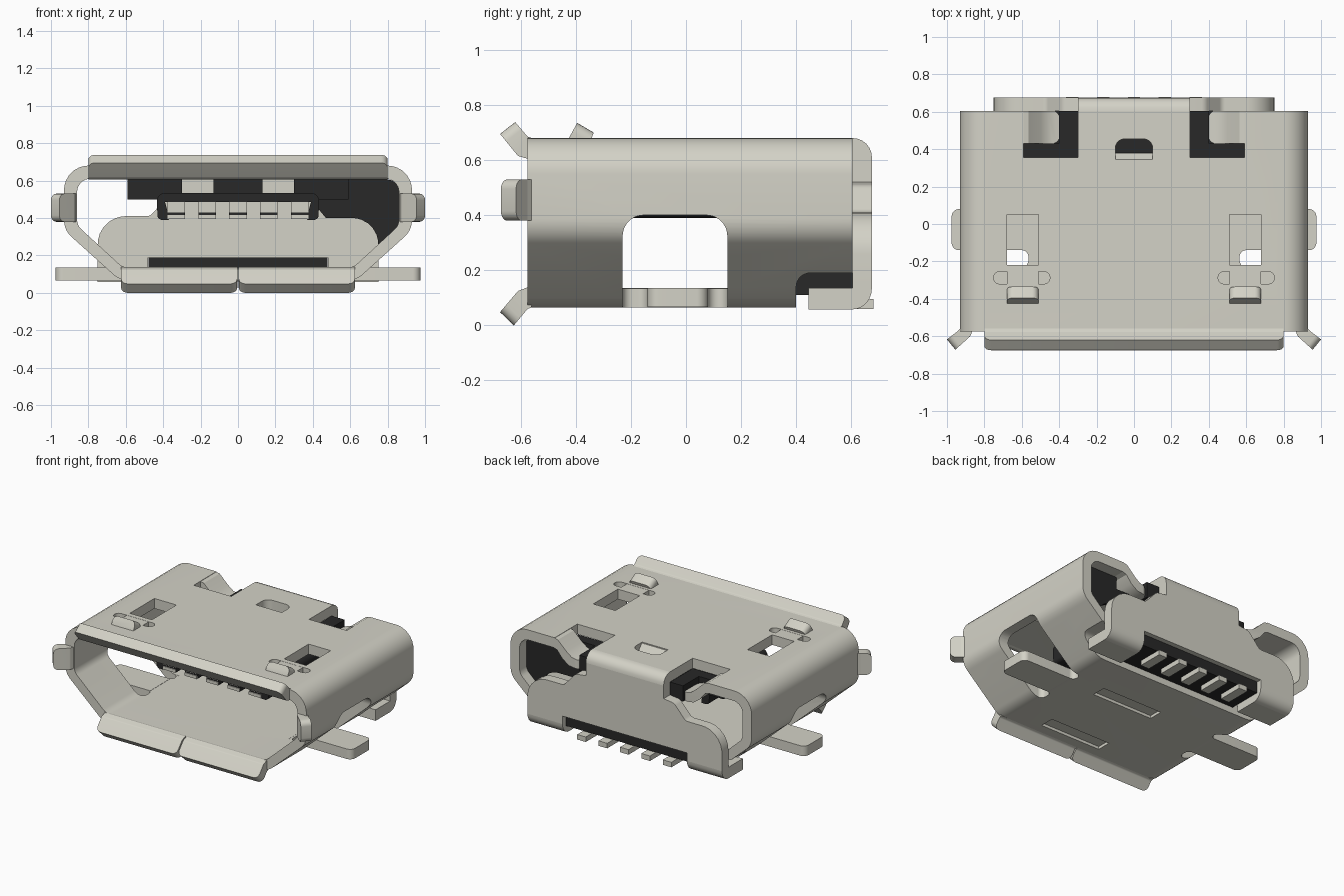
import bpy, bmesh, math
from mathutils import Vector

cube = bpy.data.objects.get("Cube")
if cube:
    bpy.data.objects.remove(cube, do_unlink=True)


def material(name, rgb):
    m = bpy.data.materials.new(name)
    m.use_nodes = True
    m.diffuse_color = (*rgb, 1)
    b = next(n for n in m.node_tree.nodes if n.type == 'BSDF_PRINCIPLED')
    b.inputs["Base Color"].default_value = (*rgb, 1)
    return m


METAL = material("warm_grey_metal", (0.655, 0.645, 0.57))
DARK = material("black_plastic", (0.021, 0.021, 0.021))


def rounded(pts, n=7):
    """Points are (u, v) or (u, v, radius); returns the outline with filleted corners."""
    out = []
    for i, p in enumerate(pts):
        c = Vector(p[:2])
        r = p[2] if len(p) > 2 else 0
        if r == 0:
            out.append(tuple(c))
            continue
        a = (Vector(pts[i - 1][:2]) - c).normalized()
        b = (Vector(pts[(i + 1) % len(pts)][:2]) - c).normalized()
        half = a.angle(b) / 2
        centre = c + (a + b).normalized() * (r / math.sin(half))
        s = c + a * (r / math.tan(half)) - centre
        e = c + b * (r / math.tan(half)) - centre
        for k in range(n + 1):
            out.append(tuple(centre + s.lerp(e, k / n).normalized() * r))
    return out


def prism(name, pts, axis, a, b, mat=METAL, side=1, tip=None, tip_r=0.035):
    """Extrude an outline along an axis; side=-1 mirrors across x; tip rounds the
    end-cap edges joining two outline points."""
    put = {'x': lambda u, v, w: (w, u, v),
           'y': lambda u, v, w: (u, w, v),
           'z': lambda u, v, w: (u, v, w)}[axis]
    outline = rounded(pts)
    bm = bmesh.new()
    rings = []
    for w in (a, b):
        ring = []
        for u, v in outline:
            x, y, z = put(u, v, w)
            ring.append(bm.verts.new((x * side, y, z)))
        rings.append(ring)
    bm.faces.new(rings[0])
    bm.faces.new(rings[1])
    for i in range(len(outline)):
        j = (i + 1) % len(outline)
        bm.faces.new((rings[0][i], rings[0][j], rings[1][j], rings[1][i]))
    bmesh.ops.recalc_face_normals(bm, faces=bm.faces)
    if tip:
        ends = [min(range(len(outline)), key=lambda k: (Vector(outline[k]) - Vector(t)).length)
                for t in tip]
        edges = [bm.edges.get((ring[ends[0]], ring[ends[1]])) for ring in rings]
        bmesh.ops.bevel(bm, geom=edges, offset=tip_r, segments=5, profile=0.5, affect='EDGES')
    me = bpy.data.meshes.new(name)
    bm.to_mesh(me)
    bm.free()
    me.materials.append(mat)
    ob = bpy.data.objects.new(name, me)
    bpy.context.collection.objects.link(ob)
    return ob


def rect(u0, u1, v0, v1, r=0):
    return [(u0, v0, r), (u1, v0, r), (u1, v1, r), (u0, v1, r)]


def pair(name, pts, axis, a, b, mat=METAL, **kw):
    return [prism(f"{word}_{name}", pts, axis, a, b, mat, s, **kw)
            for word, s in (("left", 1), ("right", -1))]


def cut(target, cutters):
    for c in cutters:
        m = target.modifiers.new("cut", 'BOOLEAN')
        m.operation = 'DIFFERENCE'
        m.solver = 'EXACT'
        m.object = c
        bpy.context.view_layer.objects.active = target
        bpy.ops.object.modifier_apply(modifier=m.name)
        bpy.data.objects.remove(c, do_unlink=True)


def mirrored(half):
    """Close a half outline (x > 0) into a symmetric one."""
    return half + [(-p[0], *p[1:]) for p in reversed(half)]


# Folded metal shell: hollow rounded tube
shell = prism("shell", mirrored([(.63, .065, .13), (.93, .335, .12), (.93, .68, .13)]),
              'y', -.575, .605)
cutters = [prism("bore", mirrored([(.615, .135, .08), (.86, .36, .07), (.86, .61, .07)]),
                 'y', -.7, .7)]
# Side windows, with round-ended slots reaching into the floor beside each solder tab
cutters += pair("window", [(-.23, .134), (.15, .134), (.15, .40, .075), (-.23, .40, .075)],
                'x', .55, 1.1)
for y0, y1 in ((-.23, -.14), (.08, .15)):
    cutters += pair("floor_slot", rect(.565, 1.1, y0, y1, .034), 'z', -.1, .25)
# Rear floor opening
cutters.append(prism("rear_gap", [(.40, -.1), (.8, -.1), (.8, .19), (.40, .19, .05)], 'x', -1.1, 1.1))
# Roof notches, spring holes and relief slots
cutters += pair("rear_notch", rect(.30, .59, .355, .8), 'z', .57, .8)
cutters += pair("spring_hole", rect(.51, .68, -.22, .05), 'z', .57, .8)
cutters += pair("relief_slot", rect(.45, .75, -.32, -.255, .03), 'z', .635, .8)
cutters.append(prism("latch_hole", [(-.10, .34), (.10, .34), (.10, .455, .05), (-.10, .455, .05)],
                     'z', .57, .8))
# Shallow grooves pressed into the underside
for y in (-.44, .07):
    cutters.append(prism("groove", rect(-.12, .35, y - .05, y + .05), 'z', 0, .085))
cut(shell, cutters)

# Roof springs with upturned tips
pair("spring_strip", rect(.51, .68, -.33, -.245), 'z', .62, .679)
pair("spring_tip", [(-.43, .65), (-.425, .68), (-.395, .735), (-.335, .70), (-.35, .66)],
     'x', .51, .68, tip=((-.395, .735), (-.335, .70)))

# Latch tongue bent down below the roof hole
prism("latch_tab", [(.33, .675), (.345, .675), (.38, .63), (.38, .60), (.33, .61)], 'x', -.10, .10)

# Curled tabs beside the rear notches, sloping down to a flat free end
pair("curled_tab", [(.60, .68), (.565, .672), (.50, .61), (.46, .58), (.40, .565), (.40, .505),
                    (.48, .515), (.53, .55), (.57, .60), (.60, .61)], 'y', .43, .605,
     tip=((.40, .565), (.40, .505)))

# Solder tabs standing out of the floor
pair("solder_tab", [(.58, -.14), (.975, -.14, .04), (.975, .08, .04), (.58, .08)],
     'z', .066, .1355)

# Flared lips around the mouth
prism("top_lip", [(-.56, .61), (-.575, .605), (-.61, .615, .02), (-.675, .695), (-.62, .738),
                  (-.575, .685, .02), (-.56, .68)], 'x', -.80, .80,
      tip=((-.675, .695), (-.62, .738)))
pair("bottom_lip", [(-.56, .135), (-.575, .138), (-.61, .125, .02), (-.675, .048), (-.625, 0),
                    (-.575, .06, .02), (-.56, .065)], 'x', .004, .625,
     tip=((-.675, .048), (-.625, 0)))
pair("side_lip", [(.86, -.56), (.93, -.56), (.945, -.575, .01), (1.0, -.617), (.955, -.672),
                  (.875, -.60, .02)], 'z', .38, .53, tip=((1.0, -.617), (.955, -.672)))

# Back plate, stepped outline with a cut-out above the contact tails
prism("back_plate", mirrored([(.48, .19), (.48, .135), (.75, .135), (.75, .41, .15),
                              (.47, .41, .04), (.38, .51, .05), (.30, .52), (.30, .61)]),
      'y', .605, .675)


# Quarter-round bends joining the plate to the roof and to its feet
def bend(z, r, up):
    return [(.605, z)] + [(.605 + .07 * math.sin(t * math.pi / 12),
                           z + up * r * math.cos(t * math.pi / 12)) for t in range(7)]


prism("roof_bend", bend(.61, .07, 1), 'x', -.30, .30)
pair("foot_bend", bend(.135, .077, -1), 'x', .48, .75)
pair("foot", rect(.445, .605, .058, .135), 'x', .48, .75)

# Plastic housing: slab with ribs that leave two channels, base and corner filler
prism("housing_slab", rect(-.59, .59, .50, .535), 'y', .355, .43, DARK)
prism("housing_rear", rect(-.40, .40, .50, .535), 'y', .43, .604, DARK)
prism("housing_rib", rect(-.13, .13, .535, .609), 'y', .355, .604, DARK)
pair("housing_shoulder", rect(.30, .59, .535, .609), 'y', .355, .43, DARK)
pair("housing_cheek", rect(.30, .40, .535, .609), 'y', .43, .604, DARK)
prism("housing_base", rect(-.478, .478, .11, .19), 'y', .40, .64, DARK)
prism("housing_corner", [(.37, .52), (.59, .52), (.59, .605), (.86, .605, .06), (.86, .36, .06),
                         (.75, .25), (.75, .40, .14), (.47, .40)], 'y', .50, .53, DARK)

# Tongue: thin slab with downturned edges
prism("tongue", mirrored([(.39, .485), (.375, .43), (.37, .39), (.43, .39, .025),
                          (.435, .535, .045)]), 'y', -.28, .36, DARK)

# Five contacts: dark comb tooth, bright end caps with a slit, and solder tail
for i in range(5):
    x = (i - 2) * .165
    prism(f"comb_tooth_{i + 1}", rect(x - .047, x + .047, .395, .485), 'y', -.28, .25, DARK)
    prism(f"contact_cap_{i + 1}", rect(x - .047, x + .047, .395, .417), 'y', -.286, -.28)
    prism(f"contact_face_{i + 1}", rect(x - .047, x + .047, .43, .485), 'y', -.286, -.28)
    prism(f"contact_tail_{i + 1}", rect(x - .033, x + .033, .06, .095), 'y', .50, .68)

# Smooth the bends, keep edges sharp
bpy.ops.object.select_all(action='DESELECT')
for ob in bpy.context.collection.objects:
    if ob.type == 'MESH':
        ob.select_set(True)
bpy.context.view_layer.objects.active = shell
bpy.ops.object.shade_smooth_by_angle(angle=math.radians(30))
